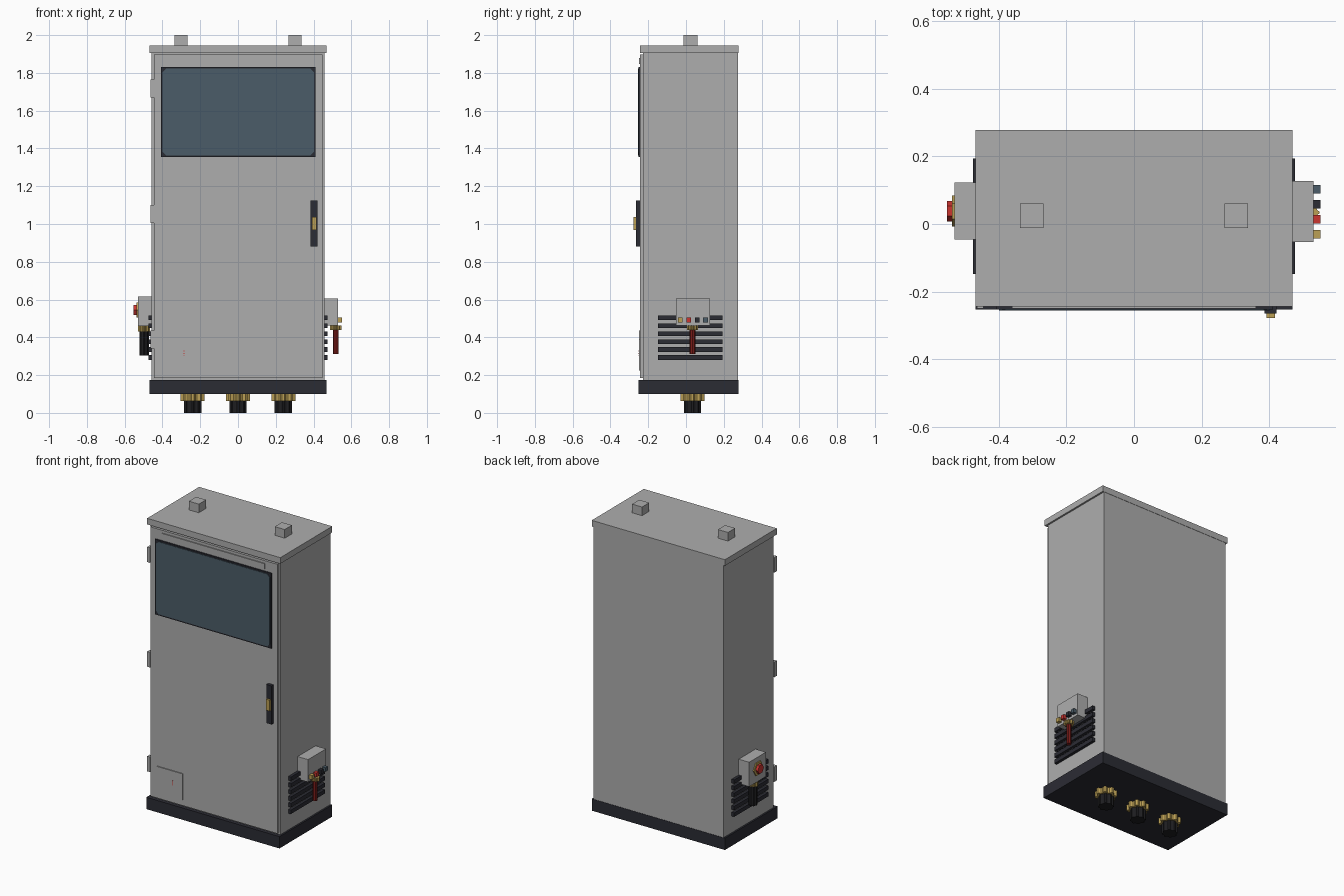
import bpy, bmesh, math
from mathutils import Matrix

if "Cube" in bpy.data.objects:
    bpy.data.objects.remove(bpy.data.objects["Cube"])


def material(name, rgb):
    m = bpy.data.materials.new(name)
    m.diffuse_color = (*rgb, 1)
    m.use_nodes = True
    m.node_tree.nodes["Principled BSDF"].inputs["Base Color"].default_value = m.diffuse_color
    return m


GREY = material("cabinet grey", (0.42, 0.42, 0.42))
DARK = material("dark slate", (0.024, 0.025, 0.034))
BLACK = material("black rubber", (0.013, 0.013, 0.015))
GLASS = material("blue glass", (0.07, 0.108, 0.138))
GOLD = material("brass", (0.50, 0.35, 0.09))
RED = material("signal red", (0.60, 0.035, 0.03))
CABLE = material("dark red", (0.20, 0.012, 0.010))


def finish(name, bm, mat):
    bmesh.ops.recalc_face_normals(bm, faces=bm.faces)
    me = bpy.data.meshes.new(name)
    bm.to_mesh(me)
    bm.free()
    me.materials.append(mat)
    ob = bpy.data.objects.new(name, me)
    bpy.context.collection.objects.link(ob)
    return ob


def box(name, x, y, z, mat):
    """Box from (min, max) pairs."""
    bm = bmesh.new()
    size = [b - a for a, b in (x, y, z)]
    mid = [(a + b) / 2 for a, b in (x, y, z)]
    bmesh.ops.create_cube(bm, size=1, matrix=Matrix.Translation(mid) @ Matrix.Diagonal((*size, 1)))
    return finish(name, bm, mat)


def prism(name, pts, place, depth, mat):
    """Extrude a flat outline along its local z."""
    bm = bmesh.new()
    face = bm.faces.new([bm.verts.new((a, b, 0)) for a, b in pts])
    ext = bmesh.ops.extrude_face_region(bm, geom=[face])
    top = [v for v in ext["geom"] if isinstance(v, bmesh.types.BMVert)]
    bmesh.ops.translate(bm, verts=top, vec=(0, 0, depth))
    bm.transform(place)
    return finish(name, bm, mat)


def ring(r, n, start=0.0):
    return [(r * math.cos(start + math.tau * i / n), r * math.sin(start + math.tau * i / n)) for i in range(n)]


def gear(r_out, r_in, teeth):
    pts = []
    for i in range(teeth * 4):
        r = r_out if i % 4 < 2 else r_in
        a = math.tau * (i - 0.5) / (teeth * 4)
        pts.append((r * math.cos(a), r * math.sin(a)))
    return pts


def gland(name, x, y, z_top, z_nut, z_low, r_nut, r_body, body_mat, fluted=True):
    """Toothed brass nut with a cable body hanging below it."""
    at = Matrix.Translation
    prism(name + "_nut", gear(r_nut, r_nut * 0.8, 8), at((x, y, z_nut)), z_top - z_nut, GOLD)
    shape = gear(r_body, r_body * 0.85, 8) if fluted else ring(r_body, 8)
    prism(name + "_body", shape, at((x, y, z_low)), z_nut - z_low, body_mat)


# Cabinet shell
box("base_plinth", (-0.468, 0.468), (-0.252, 0.278), (0.10, 0.175), DARK)
box("cabinet_body", (-0.457, 0.457), (-0.228, 0.276), (0.175, 1.906), GREY)
box("roof", (-0.468, 0.468), (-0.244, 0.278), (1.906, 1.945), GREY)
for i, x in enumerate((-0.302, 0.302)):
    box(f"roof_block_{i}", (x - 0.035, x + 0.035), (-0.012, 0.060), (1.945, 2.0), GREY)

# Door with trim strip, access plate and hinges
box("door", (-0.445, 0.447), (-0.244, -0.228), (0.186, 1.897), GREY)
box("top_strip", (-0.36, 0.36), (-0.250, -0.244), (1.846, 1.88), GREY)
box("access_plate", (-0.395, -0.215), (-0.250, -0.244), (0.225, 0.39), GREY)
for i in range(3):
    z = 0.30 + 0.012 * i
    box(f"status_dot_{i}", (-0.288, -0.283), (-0.251, -0.250), (z, z + 0.005), RED)
for i, z in enumerate((0.388, 1.053, 1.718)):
    box(f"hinge_{i}", (-0.464, -0.445), (-0.249, -0.224), (z - 0.048, z + 0.048), GREY)

# Screen
box("screen_frame", (-0.407, 0.410), (-0.252, -0.244), (1.354, 1.832), DARK)
c, w, h = 0.018, 0.400, 0.230
corners = [(-w + c, -h), (w - c, -h), (w, -h + c), (w, h - c),
           (w - c, h), (-w + c, h), (-w, h - c), (-w, -h + c)]
prism("screen_glass", corners,
      Matrix.Translation((0.0015, -0.252, 1.593)) @ Matrix.Rotation(math.pi / 2, 4, 'X'), 0.003, GLASS)

# Door handle
box("handle_plate", (0.385, 0.421), (-0.265, -0.244), (0.88, 1.125), DARK)
box("handle_latch", (0.391, 0.416), (-0.278, -0.265), (0.968, 1.038), GOLD)

# Glands under the base
for i, x in enumerate((-0.24, 0, 0.24)):
    gland(f"base_gland_{i}", x, 0.034, 0.10, 0.064, 0.0, 0.064, 0.046, BLACK)

# Vent slats on both sides
for side, s in (("left", -1), ("right", 1)):
    for i in range(6):
        z = 0.293 + 0.042 * i
        box(f"{side}_vent_slat_{i}", sorted((s * 0.455, s * 0.475)), (-0.148, 0.194),
            (z - 0.0125, z + 0.0125), DARK)

# Left switch box with hexagonal push button
box("left_switch_box", (-0.53, -0.455), (-0.046, 0.123), (0.46, 0.615), GREY)
facing_left = Matrix.Translation((-0.53, 0.038, 0.545)) @ Matrix.Rotation(-math.pi / 2, 4, 'Y')
turn = math.pi / 2
prism("button_collar", ring(0.046, 6, turn), facing_left, 0.007, GOLD)
prism("push_button", ring(0.030, 6, turn), facing_left, 0.023, RED)
gland("left_gland", -0.497, 0.037, 0.46, 0.43, 0.305, 0.032, 0.025, BLACK)

# Right connector box with coloured plugs
box("right_connector_box", (0.455, 0.53), (-0.053, 0.127), (0.462, 0.605), GREY)
for name, y, m in (("brass", -0.030, GOLD), ("red", 0.014, RED), ("dark", 0.059, DARK), ("blue", 0.103, GLASS)):
    box(f"{name}_plug", (0.53, 0.551), (y - 0.0125, y + 0.0125), (0.478, 0.504), m)
gland("right_gland", 0.518, 0.034, 0.462, 0.440, 0.312, 0.030, 0.015, CABLE, fluted=False)
